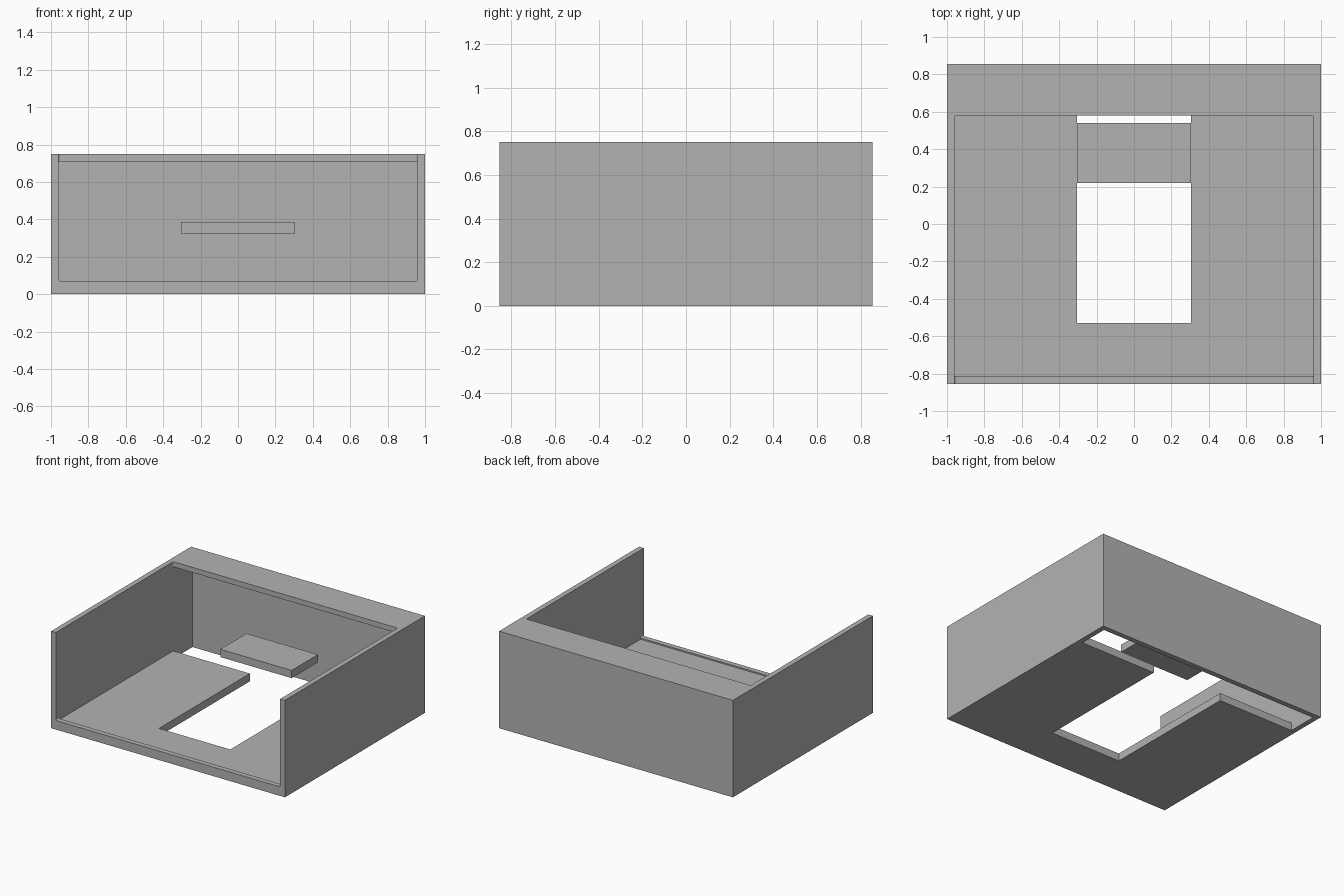
import bpy
import bmesh
from mathutils import Vector

cube = bpy.data.objects.get("Cube")
if cube:
    bpy.data.objects.remove(cube, do_unlink=True)

# Single matte grey
GREY = (0.45, 0.45, 0.45, 1.0)
grey = bpy.data.materials.new("plain_grey")
grey.use_nodes = True
grey.diffuse_color = GREY
grey.node_tree.nodes["Principled BSDF"].inputs["Base Color"].default_value = GREY


def box(name, low, high, round_edge=None):
    """Axis-aligned box; round_edge(edge) picks edges to soften."""
    low, high = Vector(low), Vector(high)
    bm = bmesh.new()
    bmesh.ops.create_cube(bm, size=1)
    for v in bm.verts:
        v.co = (low + high) / 2 + v.co * (high - low)
    if round_edge:
        bmesh.ops.bevel(bm, geom=[e for e in bm.edges if round_edge(e)],
                        offset=0.01, segments=3, profile=0.5, affect='EDGES')
    mesh = bpy.data.meshes.new(name)
    bm.to_mesh(mesh)
    bm.free()
    mesh.materials.append(grey)
    obj = bpy.data.objects.new(name, mesh)
    bpy.context.collection.objects.link(obj)
    return obj


def carve(target, cutter):
    """Subtract the cutter from the target and remove it."""
    cutter.hide_render = True
    mod = target.modifiers.new("carve", 'BOOLEAN')
    mod.operation = 'DIFFERENCE'
    mod.solver = 'EXACT'
    mod.object = cutter
    bpy.context.view_layer.objects.active = target
    bpy.ops.object.modifier_apply(modifier=mod.name)
    bpy.data.objects.remove(cutter, do_unlink=True)


W, D, H = 1.0, 0.855, 0.75      # half width, half depth, height
T = 0.04                        # wall thickness
IN_X, IN_Y = W - T, D - T       # inner faces of the walls
ROOF_Y = 0.58                   # front edge of the rear roof strip
LIP, FLOOR = 0.07, 0.06         # front lip and floor heights


def opening_corner(e):
    """Inner corners of the open front and top."""
    a, b = (v.co for v in e.verts)
    along_y = abs(a.y - b.y) > 0.1 and max(a.z, b.z) < 0.1
    along_z = abs(a.z - b.z) > 0.1 and min(a.y, b.y) > 0
    return along_y or along_z


# Housing: solid block hollowed out from front, top and below
housing = box("housing", (-W, -D, 0), (W, D, H))
carve(housing, box("cavity", (-IN_X, -IN_Y, FLOOR), (IN_X, IN_Y, H - T)))
carve(housing, box("opening", (-IN_X, -1, LIP), (IN_X, ROOF_Y, 1), opening_corner))
carve(housing, box("rear_slot", (-IN_X, ROOF_Y, -0.2), (IN_X, IN_Y, 0.2)))
carve(housing, box("floor_window", (-0.305, -0.53, -0.2), (0.305, 0.7, 0.2)))

# Loose plate hovering over the window
box("floating_plate", (-0.305, 0.22, 0.325), (0.305, 0.54, 0.385))
